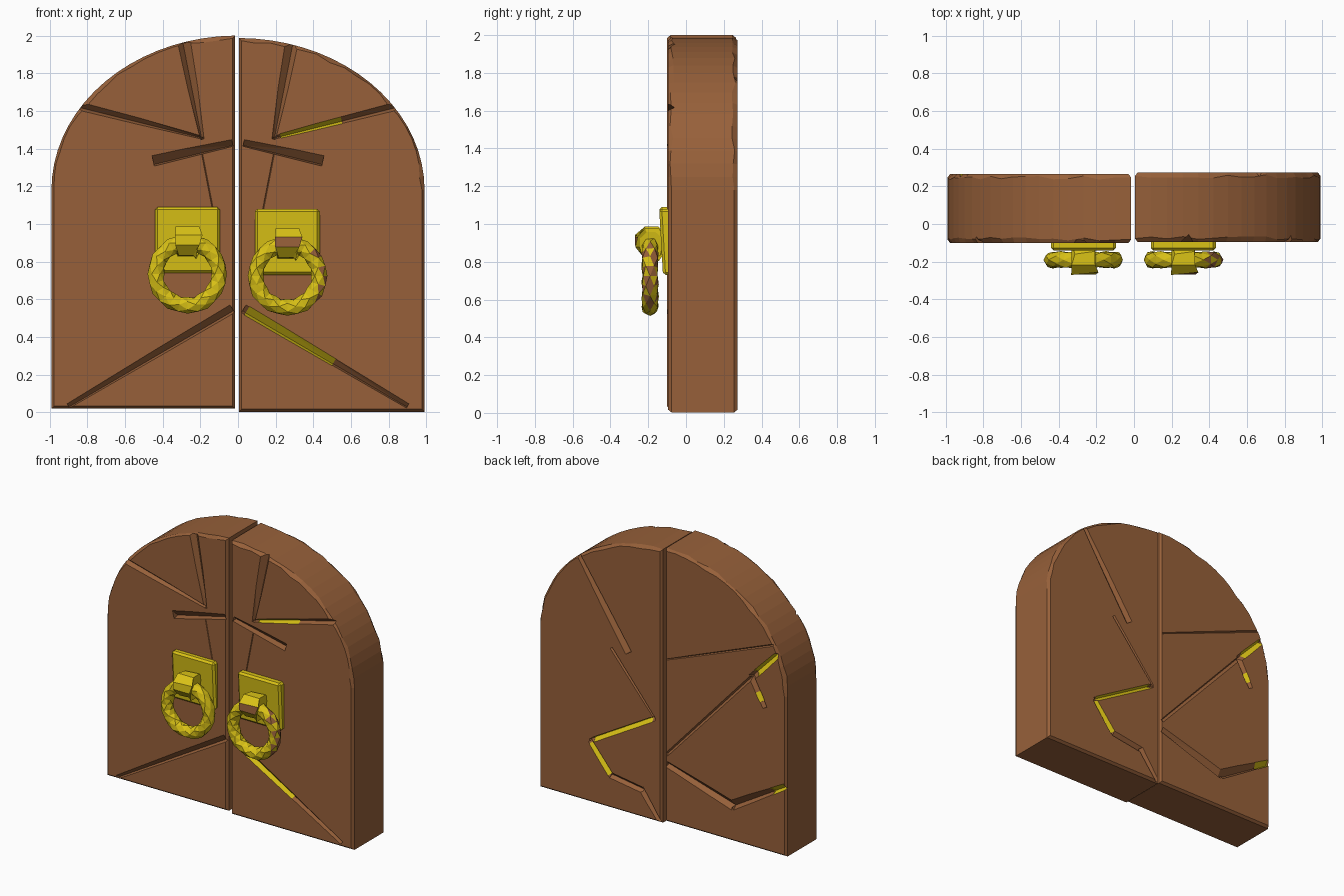
import bpy, bmesh, math, random
from mathutils import Vector

if "Cube" in bpy.data.objects:
    bpy.data.objects.remove(bpy.data.objects["Cube"])
random.seed(4)


def material(name, col):
    m = bpy.data.materials.new(name)
    m.diffuse_color = (*col, 1)
    m.use_nodes = True
    m.node_tree.nodes["Principled BSDF"].inputs["Base Color"].default_value = m.diffuse_color
    return m


MATS = [material("brown wood", (0.31, 0.118, 0.042)), material("yellow gold", (0.70, 0.54, 0.008))]


def make(name, bm, mat=0):
    bmesh.ops.recalc_face_normals(bm, faces=bm.faces)
    me = bpy.data.meshes.new(name)
    for m in MATS:
        me.materials.append(m)
    for f in bm.faces:
        f.material_index = mat if mat is not None else f.material_index
    bm.to_mesh(me)
    bm.free()
    ob = bpy.data.objects.new(name, me)
    bpy.context.collection.objects.link(ob)
    return ob


# door leaf: half-arch slab with worn, uneven bevelled rims
def leaf(name, s, x_in, z0, z1, y0, y1):
    zs, a = 1.18, 0.99
    pts = [(x_in, z0), (a, z0)]
    end = math.acos(x_in / a)
    pts += [(a * math.cos(end * i / 18), zs + (z1 - zs) * math.sin(end * i / 18)) for i in range(19)]
    n = len(pts)
    bm = bmesh.new()
    rings = []
    for y, rim in ((y0, 1), (y0 + 0.018, 0), (y1 - 0.018, 0), (y1, 1)):
        ring = []
        for i, p in enumerate(pts):
            e1 = (Vector(p) - Vector(pts[i - 1])).normalized()
            e2 = (Vector(pts[(i + 1) % n]) - Vector(p)).normalized()
            d = Vector((-e1.y - e2.y, e1.x + e2.x))
            d = d / max(0.5, d.length_squared / 2)
            arch = 2 < i < n - 1
            q = Vector(p) + d * (random.uniform(0.008, 0.024) if arch else 0.014) * rim
            dy = 0 if rim or not arch else random.uniform(-0.008, 0.012) * (1 if y < 0 else -1)
            ring.append(bm.verts.new((s * q.x, y + dy, q.y)))
        rings.append(ring)
    for r, t in zip(rings, rings[1:]):
        for i in range(n):
            bm.faces.new((r[i], r[(i + 1) % n], t[(i + 1) % n], t[i]))
    bm.faces.new(rings[0])
    bm.faces.new(rings[-1])
    return make(name, bm)


# wedge-shaped groove cutter, tapering from p to q; the apex is shifted by skew
def cutter(p, q, y, side, w1, w2, depth, skew, mat):
    p, q = Vector(p), Vector(q)
    d = (q - p).normalized()
    nrm = Vector((-d.y, d.x))
    if nrm.y < 0:
        nrm = -nrm
    bm = bmesh.new()
    for c, w in ((p, w1), (q, w2)):
        dep = depth * (0.35 + 0.65 * w / max(w1, w2))
        k = 1 + 0.02 / dep
        apex = skew * w
        for off, yy in ((apex + (w - apex) * k, y + side * 0.02),
                        (apex + (-w - apex) * k, y + side * 0.02), (apex, y - side * dep)):
            v = c + nrm * off
            bm.verts.new((v.x, yy, v.y))
    bmesh.ops.convex_hull(bm, input=bm.verts)
    return make("groove_cutter", bm, mat)


# each groove: start, end, half-widths, depth, skew, gold range (or None)
def carve(ob, y, side, grooves):
    tools = []
    for p, q, w1, w2, depth, skew, gold in grooves:
        tools.append(cutter(p, q, y, side, w1, w2, depth, skew, 0))
        if gold:
            a, b = gold
            P, Q = Vector(p), Vector(q)
            tools.append(cutter(P.lerp(Q, a), P.lerp(Q, b), y, side, w1 + (w2 - w1) * a + 0.003,
                                w1 + (w2 - w1) * b + 0.003, depth + 0.003, skew, 1))
    for t in tools:
        m = ob.modifiers.new("groove", 'BOOLEAN')
        m.operation, m.solver, m.object = 'DIFFERENCE', 'EXACT', t
    dg = bpy.context.evaluated_depsgraph_get()
    me = bpy.data.meshes.new_from_object(ob.evaluated_get(dg))
    ob.modifiers.clear()
    ob.data = me
    for t in tools:
        bpy.data.objects.remove(t)


def front_grooves(s, gold):
    g = lambda a, b: (a, b) if gold else None
    return [((s * .185, 1.457), (s * .86, 1.63), .008, .022, .035, -.3, g(.06, .54)),
            ((s * .19, 1.45), (s * .285, 1.96), .010, .034, .04, -.2, None),
            ((s * .45, 1.335), (s * .03, 1.43), .028, .018, .045, -.7, None),
            ((s * .03, .55), (s * .9, .035), .024, .013, .035, -.5, g(.02, .55)),
            ((s * .19, 1.37), (s * .13, 1.06), .003, .003, .004, 0, None)]


left = leaf("left_door_leaf", -1, 0.015, 0.02, 2.0, -0.10, 0.265)
right = leaf("right_door_leaf", 1, 0.005, 0.003, 1.987, -0.095, 0.273)
carve(left, -0.10, -1, front_grooves(-1, False))
carve(right, -0.095, -1, front_grooves(1, True))

# cracks on the back
carve(right, 0.273, 1, [
    ((.70, 1.82), (.27, 1.17), .014, .028, .03, .3, None),
    ((.41, 1.17), (.06, .75), .010, .006, .012, 0, None),
    ((.06, .75), (.58, .45), .014, .014, .03, .5, (0.05, .95)),
    ((.58, .45), (.41, .24), .016, .020, .03, .3, (0.05, .95)),
    ((.42, .245), (.16, .205), .022, .022, .03, -.3, None),
    ((.17, .215), (.02, .01), .022, .014, .03, .3, None)])
carve(left, 0.265, 1, [
    ((-.03, .44), (-.56, .28), .022, .034, .045, -.4, None),
    ((-.55, .28), (-.98, .53), .034, .018, .045, -.4, (.75, 1)),
    ((-.03, .51), (-.71, 1.25), .012, .014, .025, .3, None),
    ((-.92, 1.47), (-.71, 1.25), .018, .024, .03, .3, (.05, .8)),
    ((-.71, 1.26), (-.82, 1.06), .024, .018, .03, .2, (.5, .8)),
    ((-.03, 1.20), (-.93, 1.55), .004, .008, .008, 0, None),
    ((-.66, 1.78), (-.93, 1.55), .006, .008, .010, 0, None)])


# back plate, flatter toward the bottom
def plate(name, x, z):
    bm = bmesh.new()
    bmesh.ops.create_cube(bm, size=1)
    for v in bm.verts:
        front = v.co.y < 0
        yf = -0.142 if v.co.z > 0 else -0.122
        v.co = (x + v.co.x * 0.345, yf if front else -0.09, z + v.co.z * 0.35)
    bmesh.ops.bevel(bm, geom=[e for e in bm.edges if any(v.co.y < -0.1 for v in e.verts)],
                    offset=0.014, segments=1, affect='EDGES')
    return make(name, bm, 1)


# twisted low-poly ring; the right one has worn brown facets on its outer side
def ring(name, x, z, worn):
    bm = bmesh.new()
    N, M, R, r = 24, 6, 0.168, 0.044
    vs = []
    for i in range(N):
        a = math.tau * i / N
        row = []
        for j in range(M):
            b = math.tau * (j + (i % 2) * 0.5) / M
            rr = r * random.uniform(0.92, 1.06)
            d = R + rr * math.cos(b)
            row.append(bm.verts.new((x + d * math.cos(a), -0.19 + rr * math.sin(b), z + d * math.sin(a))))
        vs.append(row)
    for i in range(N):
        A, B = vs[i], vs[(i + 1) % N]
        for j in range(M):
            k = (j + 1) % M
            tris = ((A[j], A[k], B[j]), (A[k], B[k], B[j])) if i % 2 == 0 else ((A[j], B[k], B[j]), (A[j], A[k], B[k]))
            for t in tris:
                f = bm.faces.new(t)
                c = f.calc_center_median()
                out = (c.x - x) > 0.13 and math.hypot(c.x - x, c.z - z) > R + 0.005
                f.material_index = 0 if worn and out and random.random() < 0.6 else 1
    return make(name, bm, None)


# rounded loop that holds the ring
def loop(name, x, z, worn):
    bm = bmesh.new()
    bmesh.ops.create_cone(bm, cap_ends=True, segments=8, radius1=0.085, radius2=0.085, depth=0.125)
    turn = math.pi / 8
    for v in bm.verts:
        a = math.atan2(v.co.y, v.co.x) + turn
        w = v.co.z * (0.8 if math.sin(a) < -0.5 else 1)
        v.co = (x + w, -0.185 + 0.085 * math.cos(a), z + 0.083 * math.sin(a))
    bmesh.ops.bevel(bm, geom=[e for e in bm.edges if abs(e.verts[0].co.x - e.verts[1].co.x) < 0.05],
                    offset=0.02, segments=1, affect='EDGES')
    bmesh.ops.recalc_face_normals(bm, faces=bm.faces)
    for f in bm.faces:
        f.material_index = 0 if worn and f.normal.y < -0.8 and abs(f.normal.x) < 0.2 else 1
    return make(name, bm, None)


# handles on both leaves
for side, x, z, worn in (("left", -0.268, 0.0, False), ("right", 0.262, -0.01, True)):
    plate(side + "_handle_plate", x, 0.915 + z)
    ring(side + "_handle_ring", x, 0.735 + z, worn)
    loop(side + "_handle_loop", x, 0.91 + z, worn)
